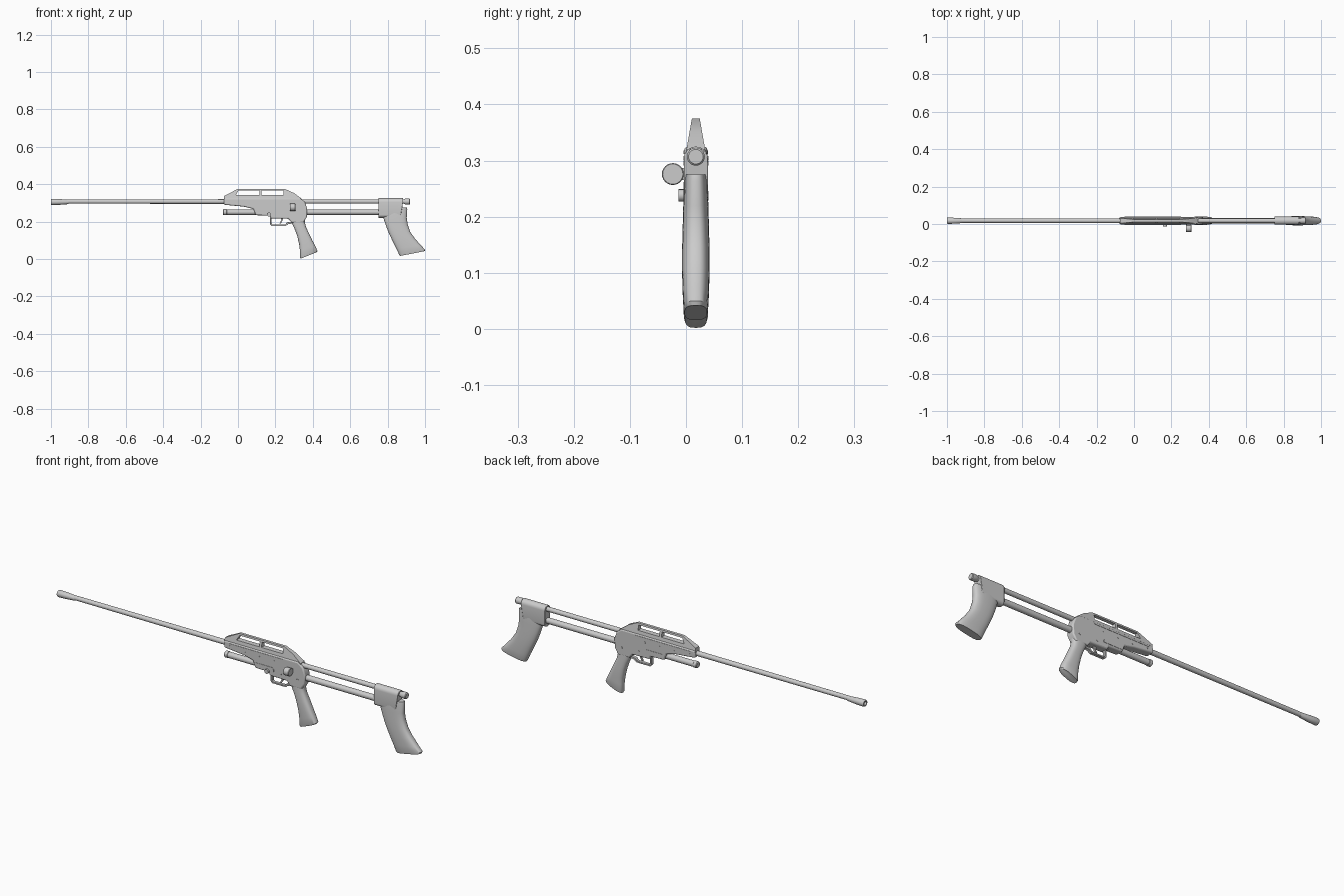
import bpy, bmesh, math

YC = 0.0175  # centre plane of the body


def finish(name, bm, bevel=0, segs=2):
    bmesh.ops.recalc_face_normals(bm, faces=bm.faces)
    me = bpy.data.meshes.new(name)
    bm.to_mesh(me)
    bm.free()
    ob = bpy.data.objects.new(name, me)
    bpy.context.collection.objects.link(ob)
    bpy.context.view_layer.objects.active = ob
    ob.select_set(True)
    bpy.ops.object.shade_smooth_by_angle(angle=math.radians(35))
    ob.select_set(False)
    if bevel:
        m = ob.modifiers.new("bevel", 'BEVEL')
        m.width, m.segments, m.limit_method = bevel, segs, 'ANGLE'
        m.angle_limit = math.radians(40)
    return ob


def bridge(bm, rings):
    for a, b in zip(rings, rings[1:]):
        for i in range(len(a)):
            j = (i + 1) % len(a)
            bm.faces.new((a[i], a[j], b[j], b[i]))
    bm.faces.new(rings[0])
    bm.faces.new(rings[-1])


def plate(name, pts, half, bevel=0, segs=2, yc=YC):
    """Side profile in x-z, extruded both ways; half is a number or f(z)."""
    h = half if callable(half) else (lambda z: half)
    bm = bmesh.new()
    bridge(bm, [[bm.verts.new((x, yc + s * h(z), z)) for x, z in pts] for s in (-1, 1)])
    return finish(name, bm, bevel, segs)


def lathe(name, prof, y, z, n=24):
    """Turned part along x from (x, radius) pairs."""
    bm = bmesh.new()
    bridge(bm, [[bm.verts.new((x, y + r * math.cos(2 * math.pi * i / n),
                               z + r * math.sin(2 * math.pi * i / n)))
                 for i in range(n)] for x, r in prof])
    return finish(name, bm)


def pin(name, x, z, r, y0, y1, n=16):
    """Round pin along y."""
    bm = bmesh.new()
    bridge(bm, [[bm.verts.new((x + r * math.cos(2 * math.pi * i / n), y,
                               z + r * math.sin(2 * math.pi * i / n)))
                 for i in range(n)] for y in (y0, y1)])
    return finish(name, bm)


def loft(name, secs, power=2.8, n=32):
    """Grip shape: rounded sections, each (front x, z, rear x, z, half width)."""
    bm = bmesh.new()
    f = lambda c: math.copysign(abs(c) ** (2 / power), c)
    rings = []
    for xf, zf, xr, zr, w in secs:
        ring = []
        for i in range(n):
            a = 2 * math.pi * i / n
            t = 0.5 + 0.5 * f(math.cos(a))
            ring.append(bm.verts.new((xf + (xr - xf) * t, YC + w * f(math.sin(a)),
                                      zf + (zr - zf) * t)))
        rings.append(ring)
    bridge(bm, rings)
    return finish(name, bm)


def cut(target, cutter):
    m = target.modifiers.new("cut", 'BOOLEAN')
    m.object, m.solver = cutter, 'EXACT'
    cutter.hide_render = True
    cutter.hide_set(True)


# Barrel with flared, bored muzzle
lathe("barrel", [(-0.92, 0.011), (0.0, 0.0125)], YC, 0.307)
lathe("muzzle", [(-0.97, 0.008), (-1.0, 0.009), (-1.0, 0.0155), (-0.995, 0.017),
                 (-0.955, 0.0155), (-0.91, 0.012), (-0.905, 0.011)], YC, 0.305)

# Lower tube and end cap, upper rod with end knob
lathe("lower_tube", [(-0.06, 0.0145), (0.77, 0.0145)], YC, 0.25)
lathe("lower_tube_cap", [(-0.08, 0.013), (-0.077, 0.016), (-0.062, 0.016), (-0.06, 0.0145)], YC, 0.25)
lathe("upper_rod", [(0.32, 0.0115), (0.90, 0.0115)], YC, 0.307)
lathe("upper_rod_knob", [(0.885, 0.011), (0.895, 0.016), (0.917, 0.016), (0.92, 0.013)], YC, 0.307)

# Receiver body
plate("receiver", [(-0.075, 0.29), (-0.075, 0.325), (0.33, 0.325), (0.357, 0.305),
                   (0.37, 0.27), (0.368, 0.225), (0.35, 0.195), (0.285, 0.195),
                   (0.27, 0.215), (0.175, 0.217), (0.17, 0.232), (0.095, 0.234),
                   (0.082, 0.268), (0.03, 0.28)], 0.0205, 0.006, 3)

# Carry handle with two windows
handle = plate("carry_handle", [(-0.075, 0.315), (-0.075, 0.337), (0.0, 0.375), (0.25, 0.375),
                                (0.30, 0.352), (0.343, 0.32), (0.343, 0.315)],
               lambda z: 0.0175 - 0.0105 * (z - 0.315) / 0.06)
for name, pts in (("front_window", [(-0.012, 0.341), (0.003, 0.366), (0.114, 0.366), (0.114, 0.341)]),
                  ("rear_window", [(0.126, 0.341), (0.126, 0.366), (0.243, 0.366), (0.243, 0.341)])):
    cut(handle, plate(name + "_cutter", pts, 0.05))

# Raised panels, rivets and pins on both sides
for s, side in ((-1, "front"), (1, "back")):
    plate("rail_" + side, [(-0.05, 0.312), (-0.05, 0.318), (0.25, 0.318), (0.25, 0.312)],
          0.0015, yc=YC + s * 0.0205)
    plate("panel_" + side, [(0.10, 0.243), (0.10, 0.262), (0.19, 0.262), (0.20, 0.252), (0.20, 0.243)],
          0.0015, yc=YC + s * 0.0205)
    for k, (x, z, r) in enumerate([(-0.045, 0.304, 0.004), (0.04, 0.295, 0.004), (0.12, 0.295, 0.004),
                                   (0.2, 0.295, 0.004), (0.235, 0.24, 0.006), (0.33, 0.235, 0.006)]):
        pin(f"pin_{side}_{k}", x, z, r, YC, YC + s * 0.0222)

# Side button and operating knob with its bracket
pin("side_button", 0.165, 0.238, 0.011, -0.013, YC)
lathe("operating_knob", [(0.277, 0.018), (0.279, 0.0195), (0.305, 0.0195), (0.307, 0.018)], -0.0235, 0.276)
plate("knob_bracket", [(0.28, 0.265), (0.28, 0.287), (0.304, 0.287), (0.304, 0.265)], 0.01, yc=-0.005)

# Trigger guard and trigger
plate("trigger_guard", [(0.172, 0.222), (0.172, 0.186), (0.18, 0.176), (0.255, 0.176), (0.268, 0.186),
                        (0.29, 0.19), (0.29, 0.2), (0.262, 0.196), (0.252, 0.184), (0.184, 0.184),
                        (0.18, 0.189), (0.18, 0.222)], 0.008, 0.001, 1)
plate("trigger", [(0.228, 0.22), (0.23, 0.205), (0.222, 0.19), (0.228, 0.188), (0.238, 0.204),
                  (0.242, 0.22)], 0.004)

# Pistol grip
loft("pistol_grip", [(0.275, 0.215, 0.362, 0.225, 0.0195), (0.288, 0.19, 0.357, 0.198, 0.0205),
                     (0.303, 0.16, 0.363, 0.172, 0.0215), (0.316, 0.125, 0.378, 0.14, 0.023),
                     (0.327, 0.08, 0.397, 0.1, 0.0235), (0.331, 0.045, 0.413, 0.07, 0.0225),
                     (0.332, 0.008, 0.425, 0.042, 0.0215), (0.335, 0.002, 0.421, 0.036, 0.0195)])

# Stock housing: rounded section along x
bm = bmesh.new()
sec = [(0.0215 * math.cos(math.pi * i / 12), 0.3035 + 0.0215 * math.sin(math.pi * i / 12)) for i in range(13)]
sec += [(0.0215 * math.cos(math.pi * i / 12), 0.2365 + 0.0165 * math.sin(math.pi * i / 12)) for i in range(-12, 1)]
bridge(bm, [[bm.verts.new((x if z > 0.26 else min(x, 0.87), YC + y, z)) for y, z in sec] for x in (0.75, 0.883)])
finish("stock_housing", bm, 0.002, 2)

# Shoulder stock
loft("shoulder_stock", [(0.765, 0.275, 0.902, 0.275, 0.0195), (0.765, 0.262, 0.905, 0.264, 0.021),
                        (0.78, 0.21, 0.902, 0.22, 0.0225), (0.792, 0.175, 0.907, 0.185, 0.0235),
                        (0.808, 0.135, 0.921, 0.145, 0.0245), (0.827, 0.095, 0.945, 0.11, 0.0245),
                        (0.847, 0.055, 0.978, 0.073, 0.0235), (0.862, 0.022, 1.0, 0.05, 0.022),
                        (0.866, 0.016, 0.998, 0.042, 0.02)])
